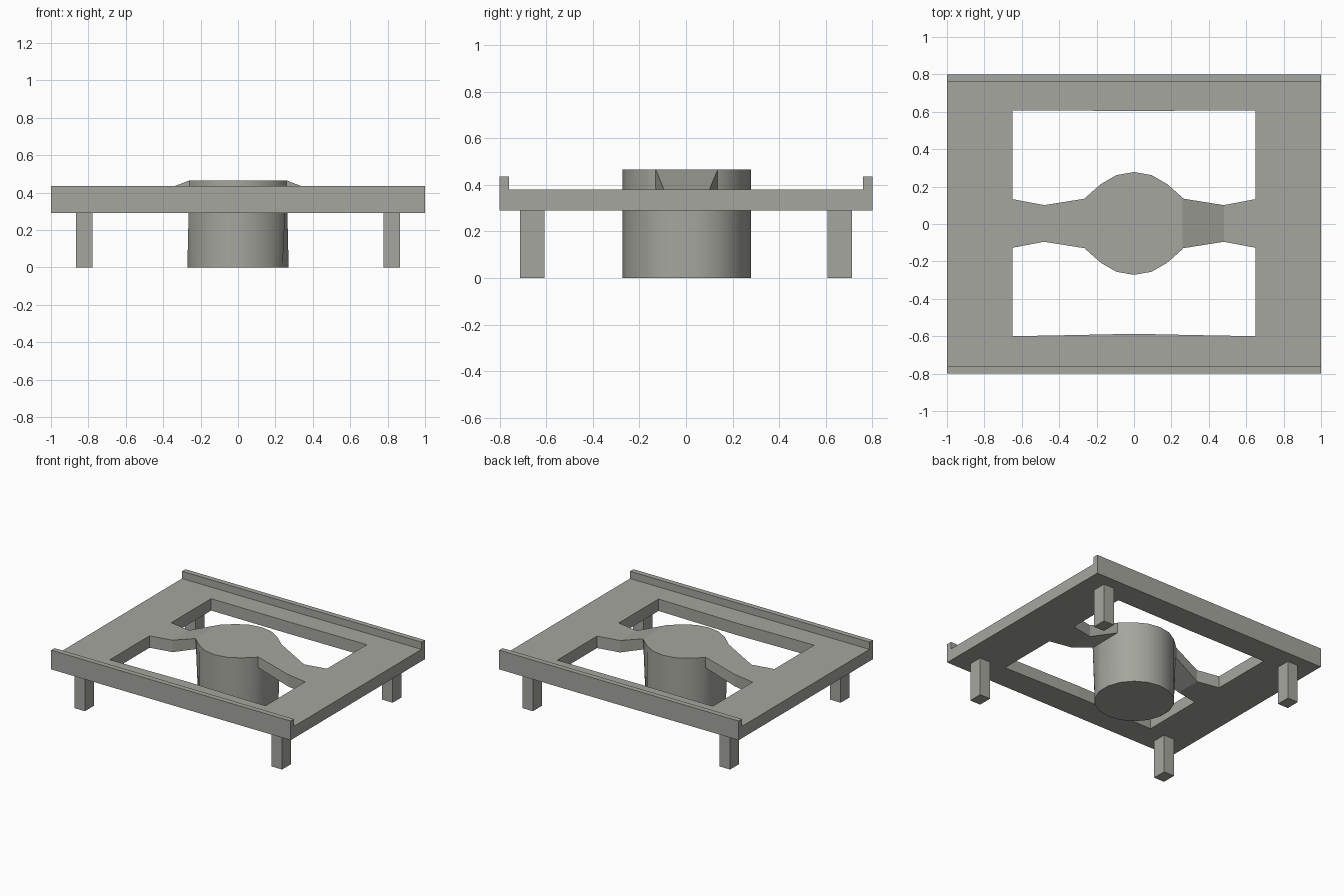
import bpy, bmesh, math

if "Cube" in bpy.data.objects:
    bpy.data.objects.remove(bpy.data.objects["Cube"])

grey = bpy.data.materials.new("warm grey")
grey.diffuse_color = (0.38, 0.38, 0.345, 1)
grey.use_nodes = True
grey.node_tree.nodes["Principled BSDF"].inputs["Base Color"].default_value = grey.diffuse_color


def finish(bm, name):
    bmesh.ops.recalc_face_normals(bm, faces=bm.faces[:])
    me = bpy.data.meshes.new(name)
    bm.to_mesh(me)
    bm.free()
    ob = bpy.data.objects.new(name, me)
    me.materials.append(grey)
    bpy.context.collection.objects.link(ob)
    return ob


def extrude_up(bm, faces, h):
    out = bmesh.ops.extrude_face_region(bm, geom=faces)["geom"]
    bmesh.ops.translate(bm, vec=(0, 0, h),
                        verts=[g for g in out if isinstance(g, bmesh.types.BMVert)])
    return [g for g in out if isinstance(g, bmesh.types.BMFace)]


# Frame: grid with a slightly bowed opening, thickened, then raised lips
xs = [-1, -0.65, -0.33, 0, 0.33, 0.65, 1]
bow = [0, 0, 0.006, 0.013, 0.006, 0, 0]
bm = bmesh.new()
grid = [[bm.verts.new((x, y, 0.29)) for y in (-0.8, -0.76, -0.6 + b, 0.608 - b * 0.3, 0.76, 0.8)]
        for x, b in zip(xs, bow)]
sheet = []
for i in range(6):
    for j in range(5):
        if j == 2 and 0 < i < 5:
            continue
        sheet.append(bm.faces.new((grid[i][j], grid[i + 1][j], grid[i + 1][j + 1], grid[i][j + 1])))
top = extrude_up(bm, sheet, 0.09)
for s in (-1, 1):
    extrude_up(bm, [f for f in top if f.is_valid and f.calc_center_median().y * s > 0.76], 0.055)
finish(bm, "frame")

# Four square legs
for sx, xn in ((-1, "left"), (1, "right")):
    for sy, yn in ((-1, "front"), (1, "back")):
        bm = bmesh.new()
        bmesh.ops.create_cube(bm, size=1)
        for v in bm.verts:
            v.co = (sx * 0.823 + v.co.x * 0.088, sy * 0.66 + v.co.y * 0.106, (v.co.z + 0.5) * 0.29)
        finish(bm, f"{yn}_{xn}_leg")

# Central drum, its top rim squared off where the arms join
bm = bmesh.new()
rings = []
for z in (0, 0.465):
    ring = []
    for k in range(18):
        a = math.pi / 2 + k * math.tau / 18
        x, y = 0.275 * math.cos(a), 0.275 * math.sin(a) + 0.003
        if z and abs(y) < 0.15:
            x = math.copysign(0.26, x)
        ring.append(bm.verts.new((x, y, z)))
    rings.append(ring)
    bm.faces.new(ring)
for k in range(18):
    n = (k + 1) % 18
    bm.faces.new((rings[0][k], rings[0][n], rings[1][n], rings[1][k]))
drum = finish(bm, "centre_drum")
bpy.context.view_layer.objects.active = drum
drum.select_set(True)
bpy.ops.object.shade_smooth_by_angle(angle=math.radians(35))

# Waisted arms sloping down from the drum to the frame: x, half width, bottom, top
stations = [(0.26, 0.133, 0.385, 0.465), (0.48, 0.098, 0.29, 0.38), (0.65, 0.13, 0.29, 0.38)]
for s, name in ((-1, "left_arm"), (1, "right_arm")):
    bm = bmesh.new()
    loops = [[bm.verts.new((s * x, 0.003 + y, z)) for y, z in ((-w, b), (w, b), (w, t), (-w, t))]
             for x, w, b, t in stations]
    for p, q in zip(loops, loops[1:]):
        for k in range(4):
            n = (k + 1) % 4
            bm.faces.new((p[k], p[n], q[n], q[k]))
    finish(bm, name)
